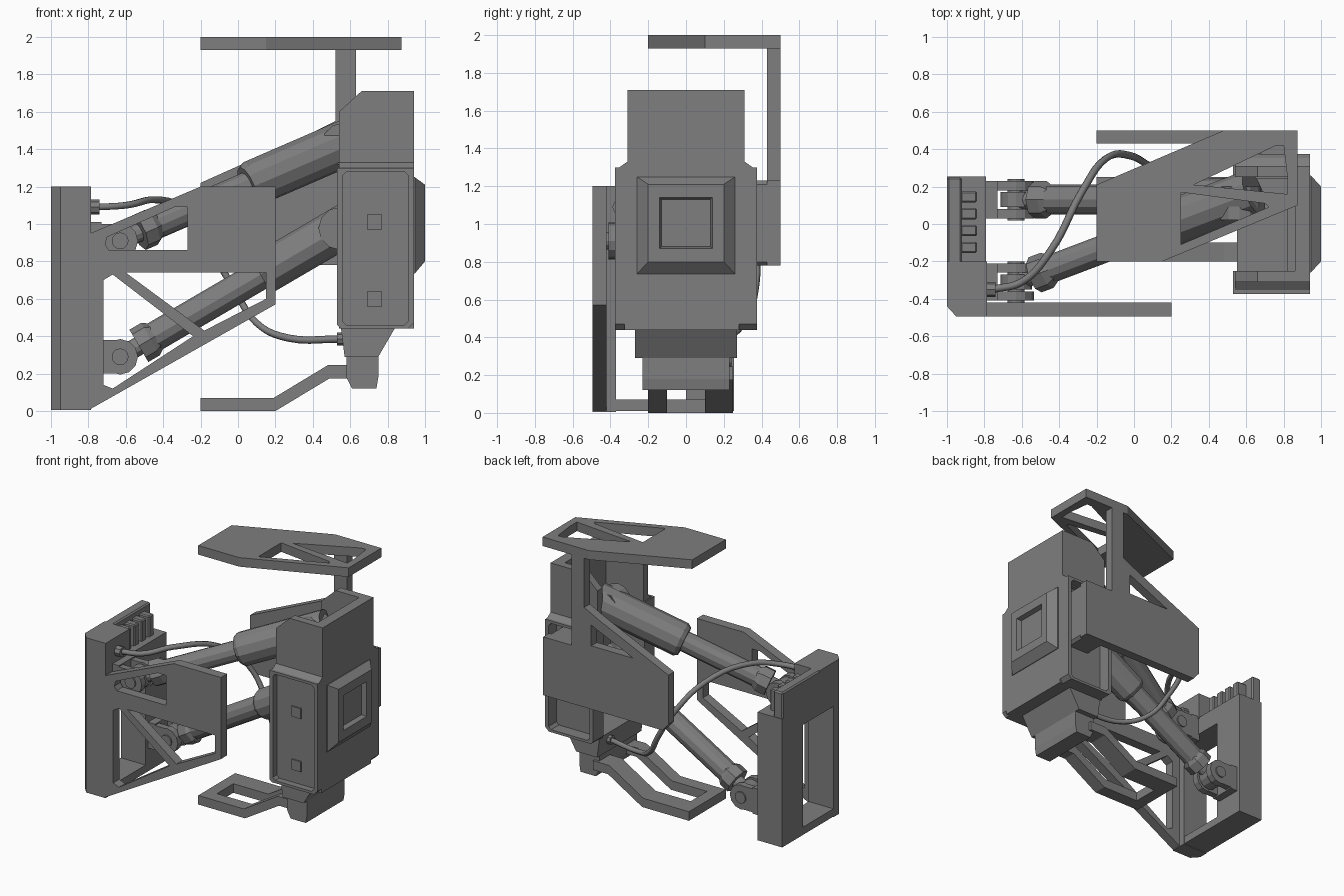
import bpy, bmesh, math
from mathutils import Vector

if "Cube" in bpy.data.objects:
    bpy.data.objects.remove(bpy.data.objects["Cube"])


def finish(name, bm, bevel=0):
    bmesh.ops.recalc_face_normals(bm, faces=bm.faces)
    me = bpy.data.meshes.new(name)
    bm.to_mesh(me)
    bm.free()
    ob = bpy.data.objects.new(name, me)
    bpy.context.collection.objects.link(ob)
    if bevel:
        m = ob.modifiers.new("bevel", 'BEVEL')
        m.width, m.segments = bevel, 1
    return ob


def frustum(name, low, high, z0, z1, bevel=0):
    """Box whose bottom and top rectangles (x0, x1, y0, y1) may differ."""
    bm = bmesh.new()
    rings = []
    for (x0, x1, y0, y1), z in ((low, z0), (high, z1)):
        rings.append([bm.verts.new(p) for p in
                      ((x0, y0, z), (x1, y0, z), (x1, y1, z), (x0, y1, z))])
    for r in rings:
        bm.faces.new(r)
    for i in range(4):
        j = (i + 1) % 4
        bm.faces.new((rings[0][i], rings[0][j], rings[1][j], rings[1][i]))
    return finish(name, bm, bevel)


def box(name, x0, x1, y0, y1, z0, z1, bevel=0):
    r = (x0, x1, y0, y1)
    return frustum(name, r, r, z0, z1, bevel)


def plate(name, loops, a, b, plane='XY'):
    """Flat plate: first loop is the outline, the others are holes; from a to b on the third axis."""
    cu = bpy.data.curves.new(name, 'CURVE')
    cu.dimensions, cu.fill_mode, cu.extrude = '2D', 'BOTH', abs(b - a) / 2
    for loop in loops:
        sp = cu.splines.new('POLY')
        sp.points.add(len(loop) - 1)
        for p, (u, v) in zip(sp.points, loop):
            p.co = (u, v, 0, 1)
        sp.use_cyclic_u = True
    tmp = bpy.data.objects.new(name, cu)
    bpy.context.collection.objects.link(tmp)
    bpy.context.view_layer.update()
    me = bpy.data.meshes.new_from_object(tmp.evaluated_get(bpy.context.evaluated_depsgraph_get()))
    bpy.data.objects.remove(tmp)
    bm = bmesh.new()
    bm.from_mesh(me)
    bmesh.ops.remove_doubles(bm, verts=bm.verts, dist=1e-5)
    for f in bm.faces:
        f.smooth = False
    ob = finish(name, bm)
    m = (a + b) / 2
    if plane == 'XZ':
        ob.rotation_euler = (math.pi / 2, 0, 0)
        ob.location = (0, m, 0)
    elif plane == 'YZ':
        ob.rotation_euler = (math.pi / 2, 0, math.pi / 2)
        ob.location = (m, 0, 0)
    else:
        ob.location = (0, 0, m)
    return ob


def rod(name, p, q, r, r2=None, n=12):
    p, q = Vector(p), Vector(q)
    bm = bmesh.new()
    bmesh.ops.create_cone(bm, cap_ends=True, segments=n, radius1=r,
                          radius2=r if r2 is None else r2, depth=(q - p).length)
    ob = finish(name, bm)
    ob.rotation_euler = (q - p).to_track_quat('Z', 'Y').to_euler()
    ob.location = (p + q) / 2
    return ob


def rect(u0, u1, v0, v1):
    return [(u0, v0), (u1, v0), (u1, v1), (u0, v1)]


# Rear post: chamfered front column, window frame, rear wall and cooling fins
plate("post_column", [[(-1, -.44), (-.95, -.495), (-.785, -.495), (-.785, -.37), (-1, -.37)]],
      .005, 1.2)
plate("post_frame", [rect(-.38, .255, .01, 1.0), rect(-.37, 0, .07, .86)], -1, -.79, 'YZ')
box("post_front_block", -1, -.785, -.371, -.2, .99, 1.2)
box("post_rear_wall", -1, -.92, -.21, .25, .99, 1.2, .01)
for i in range(4):
    y = -.125 + i * .09
    box("post_fin", -.93, -.84, y - .03, y + .03, .98, 1.16, .008)

# Front plate with three openings
plate("front_plate", [
    [(-.79, .01), (.2, .57), (.2, 1.2), (-.2, 1.2), (-.79, .95)],
    [(-.71, .89), (-.69, .86), (-.27, .86), (-.27, 1.09), (-.34, 1.09), (-.70, .93)],
    [(-.72, .70), (-.72, .14), (-.67, .12), (-.24, .40), (-.67, .73)],
    [(-.60, .74), (.15, .74), (.15, .6), (-.18, .43)]], -.495, -.42, 'XZ')

# Top plate and its pole
plate("top_plate", [
    [(-.2, -.2), (.15, -.2), (.875, .1), (.875, .5), (.48, .5), (-.2, .21)],
    [(.25, -.11), (.72, .09), (.70, .11), (.25, .17)],
    [(.32, .21), (.82, .16), (.82, .25), (.80, .42), (.76, .42)]], 1.93, 2.0)
box("top_pole", .52, .63, .43, .5, 1.2, 1.94)

# Back plate, fixed to the head by a side block
plate("back_plate", [
    [(-.2, .84), (-.15, .78), (.87, .78), (.87, 1.23), (.63, 1.23), (.63, 1.55),
     (.52, 1.55), (.38, 1.48), (-.2, 1.22)],
    [(.1, 1.27), (.46, 1.27), (.46, 1.43)]], .43, .5, 'XZ')
box("back_plate_mount", .66, .87, .26, .495, .78, 1.23, .02)

# Bottom hook: two bent rails joined at the tip
profile = [(-.2, .0), (.2, .0), (.49, .175), (.62, .175), (.62, .245), (.48, .245),
           (.19, .07), (-.2, .07)]
for y0, y1 in ((-.2, -.1), (.1, .25)):
    plate("bottom_rail", [profile], y0, y1, 'XZ')
box("bottom_tip", -.2, -.11, -.11, .11, 0, .07)

# Head: lower channel open towards the post, with deep rimmed side panels
plate("head_channel", [[(.54, -.325), (.94, -.325), (.94, .28), (.54, .28), (.54, .24),
                        (.82, .24), (.82, -.25), (.54, -.25)]], .44, 1.30)
outer = [(.53, .46), (.55, .44), (.91, .44), (.94, .47), (.94, 1.30), (.53, 1.30)]
inner = [(.56, .48), (.58, .46), (.89, .46), (.91, .48), (.91, 1.26), (.89, 1.28),
         (.58, 1.28), (.56, 1.26)]
for s in (-1, 1):
    plate("head_side_frame", [outer, inner], s * .25, s * .375, 'XZ')
for z in (.60, 1.01):
    box("head_side_button", .69, .77, -.335, -.32, z - .04, z + .04)

# Head: narrower upper channel with a slanted corner
upper = [(.54, 1.27), (.94, 1.27), (.94, 1.71), (.66, 1.71), (.54, 1.60)]
for s in (-1, 1):
    plate("head_upper_wall", [upper], s * .25, s * .31, 'XZ')
    frustum("head_shoulder", (.54, .94, *sorted((s * .25, s * .375))),
            (.54, .94, *sorted((s * .25, s * .31))), 1.285, 1.33)
box("head_upper_back", .86, .94, -.3, .3, 1.27, 1.71)

# Head: tapered rear boss with a square recess
bm = bmesh.new()
rings = []
for x, hy, z0, z1 in ((.93, .26, .735, 1.25), (.945, .26, .735, 1.25), (1, .20, .80, 1.21),
                      (1, .14, .87, 1.14), (.965, .13, .88, 1.13)):
    rings.append([bm.verts.new((x, y, z)) for y, z in
                  ((-hy, z0), (hy, z0), (hy, z1), (-hy, z1))])
for r, t in zip(rings, rings[1:]):
    for i in range(4):
        j = (i + 1) % 4
        bm.faces.new((r[i], r[j], t[j], t[i]))
bm.faces.new(rings[0])
bm.faces.new(rings[-1])
finish("rear_boss", bm)

# Nozzle under the head
frustum("nozzle_neck", (.57, .75, -.27, .27), (.55, .84, -.27, .27), .29, .445)
frustum("nozzle_tip", (.61, .74, -.23, .23), (.58, .75, -.23, .23), .12, .18)
box("nozzle_body", .58, .75, -.23, .23, .18, .30)


# Telescopic arms with forked joints
def arm(name, a, b, t_mid, r_in, r_out):
    a, b = Vector(a), Vector(b)
    at = lambda t: a.lerp(b, t)
    rod(name + "_collar", at(.08), at(.13), .10, n=8)
    rod(name + "_collar_tip", at(.13), at(.155), .10, .075, n=8)
    rod(name + "_inner_tube", at(.10), at(t_mid + .1), r_in)
    rod(name + "_sleeve_end", at(t_mid - .02), at(t_mid), r_out * .85, r_out)
    rod(name + "_outer_tube", at(t_mid), at(1), r_out)
    rod(name + "_end_ball", at(.94) - Vector((0, .12, 0)), at(.94) + Vector((0, .06, 0)), .115)
    # fork fixed to the post
    rod(name + "_pivot", a - Vector((0, .11, 0)), a + Vector((0, .11, 0)), .045)
    rod(name + "_knuckle", a - Vector((0, .04, 0)), a + Vector((0, .04, 0)), .085)
    rod(name + "_link", a, at(.1), .05)
    for s in (-1, 1):
        y = a.y + s * .075
        rod(name + "_fork_round", (a.x, y - .025, a.z), (a.x, y + .025, a.z), .095)
        box(name + "_fork_cheek", -.76, a.x, y - .025, y + .025, a.z - .09, a.z + .09)
    box(name + "_fork_base", -.80, -.73, a.y - .1, a.y + .1, a.z - .1, a.z + .1)


arm("lower_arm", (-.63, .13, .29), (.62, .13, 1.02), .62, .08, .115)
arm("upper_arm", (-.63, -.31, .91), (.64, .17, 1.46), .555, .075, .125)

# Hanging cable with plugs
pts = [(-.76, -.35, 1.09), (-.6, -.31, 1.10), (-.45, -.15, 1.13), (-.28, .17, 1.06),
       (-.15, .35, .87), (-.02, .365, .65), (.1, .3, .47), (.27, .2, .39), (.55, .14, .385)]
cu = bpy.data.curves.new("cable", 'CURVE')
cu.dimensions, cu.bevel_depth, cu.bevel_resolution, cu.resolution_u = '3D', .02, 1, 5
sp = cu.splines.new('BEZIER')
sp.bezier_points.add(len(pts) - 1)
for bp, p in zip(sp.bezier_points, pts):
    bp.co = p
    bp.handle_left_type = bp.handle_right_type = 'AUTO'
bpy.context.collection.objects.link(bpy.data.objects.new("cable", cu))
rod("cable_plug", (-.80, -.35, 1.09), (-.74, -.35, 1.09), .04, n=8)
rod("cable_plug", (.53, .14, .385), (.60, .14, .385), .035, n=8)

# Dark grey finish on every part
grey = bpy.data.materials.new("dark_grey")
grey.diffuse_color = (.21, .21, .21, 1)
grey.use_nodes = True
grey.node_tree.nodes["Principled BSDF"].inputs["Base Color"].default_value = grey.diffuse_color
for ob in bpy.context.collection.objects:
    ob.data.materials.append(grey)
